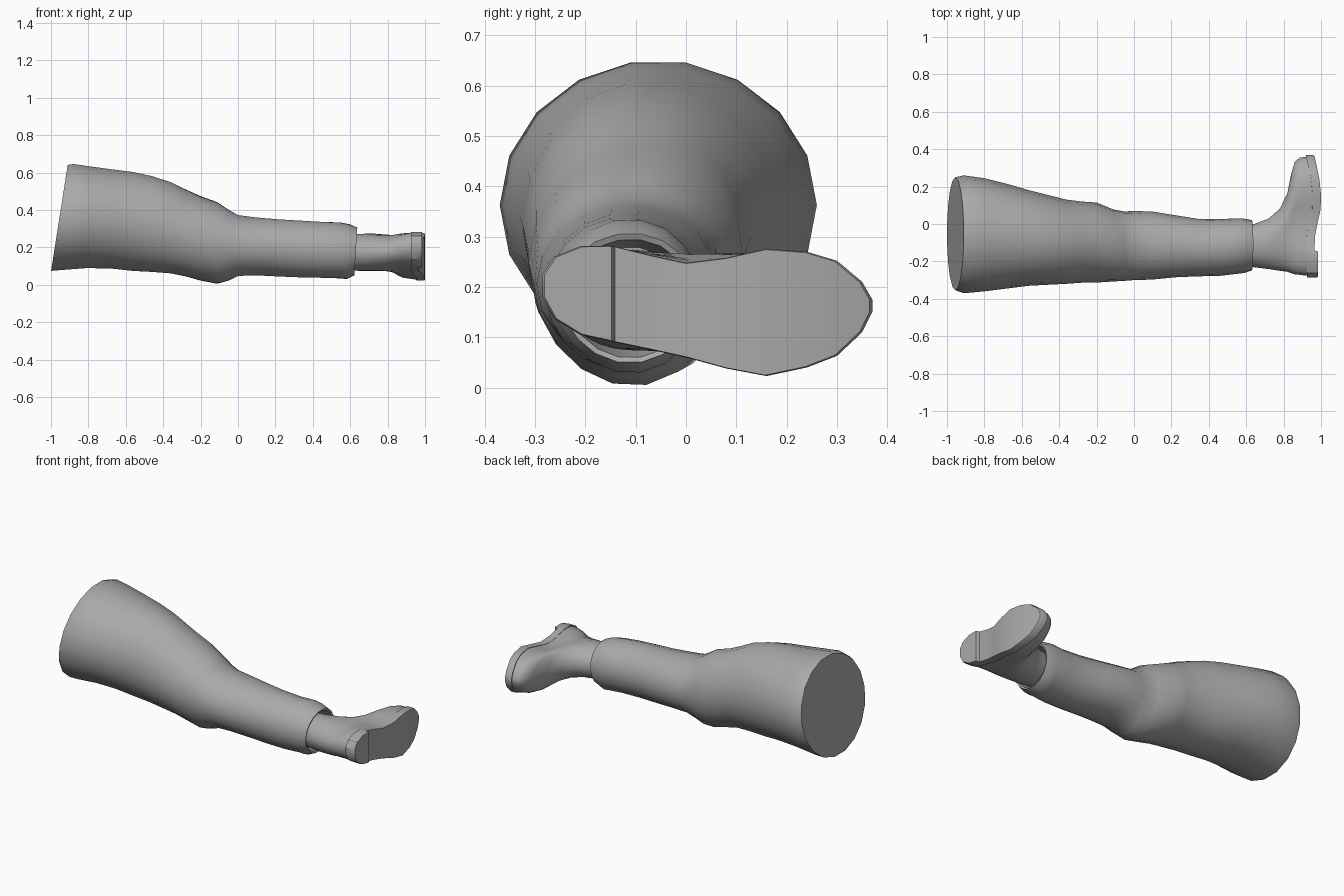
import bpy, bmesh, math

cube = bpy.data.objects.get("Cube")
if cube:
    bpy.data.objects.remove(cube, do_unlink=True)

grey = bpy.data.materials.new("plain grey")
grey.use_nodes = True
tone = (0.4, 0.4, 0.4, 1)
grey.diffuse_color = tone
grey.node_tree.nodes["Principled BSDF"].inputs["Base Color"].default_value = tone


def loft(bm, rings):
    """Skin a list of equal rings and return their vertices."""
    rows = [[bm.verts.new(p) for p in ring] for ring in rings]
    n = len(rows[0])
    for a, b in zip(rows, rows[1:]):
        for i in range(n):
            j = (i + 1) % n
            bm.faces.new((a[i], a[j], b[j], b[i]))
    return rows


def finish(name, bm, angle):
    bmesh.ops.recalc_face_normals(bm, faces=bm.faces)
    mesh = bpy.data.meshes.new(name)
    bm.to_mesh(mesh)
    bm.free()
    mesh.materials.append(grey)
    ob = bpy.data.objects.new(name, mesh)
    bpy.context.collection.objects.link(ob)
    bpy.ops.object.select_all(action='DESELECT')
    bpy.context.view_layer.objects.active = ob
    ob.select_set(True)
    bpy.ops.object.shade_smooth_by_angle(angle=math.radians(angle))
    return ob


def oval(x, y0, y1, z0, z1, lean=0, fold=0, sides=18):
    """Cross-section of the trouser: lean tilts it, fold ripples it."""
    ring = []
    for i in range(sides):
        a = math.tau * i / sides
        r = 1 + fold * math.sin(3 * a + x * 9)
        c, s = math.cos(a) * r, math.sin(a) * r
        ring.append((x + lean * s, (y0 + y1) / 2 + c * (y1 - y0) / 2,
                     (z0 + z1) / 2 + s * (z1 - z0) / 2))
    return ring


# Trouser leg: thigh, baggy knee, shin and hollow hem
trouser = [
    (-.955, -.355, .25, .07, .645, .045),
    (-.91, -.37, .26, .075, .65, .03),
    (-.80, -.36, .245, .085, .637, .01),
    (-.68, -.345, .215, .083, .622),
    (-.56, -.33, .18, .07, .607),
    (-.46, -.325, .155, .065, .585),
    (-.36, -.32, .13, .055, .55, 0, .012),
    (-.28, -.312, .122, .04, .51, 0, .015),
    (-.20, -.31, .118, .02, .475, 0, .015),
    (-.11, -.305, .08, .005, .445, 0, .015),
    (-.05, -.303, .068, .022, .405, 0, .012),
    (.0, -.30, .07, .045, .375),
    (.10, -.297, .066, .048, .362),
    (.22, -.285, .047, .042, .352),
    (.34, -.28, .028, .037, .345),
    (.46, -.277, .026, .035, .338),
    (.55, -.265, .032, .033, .335, 0, .012),
    (.59, -.26, .03, .03, .325, .01, .015),
    (.63, -.248, .022, .05, .308, .008, .012),
    (.625, -.237, .012, .06, .296, .008, .012),
    (.52, -.225, .0, .075, .28),
]
bm = bmesh.new()
rows = loft(bm, [oval(*s) for s in trouser])
bm.faces.new(rows[0])
bm.faces.new(rows[-1])
finish("trouser_leg", bm, 40)

# Footprint stations from heel to toe: y, low z, high z
foot = [(-.285, .18, .225), (-.262, .137, .26), (-.21, .105, .281),
        (-.15, .092, .282), (-.143, .09, .281), (-.07, .075, .263),
        (0, .06, .248), (.08, .038, .258), (.16, .023, .276),
        (.24, .04, .27), (.30, .063, .252), (.35, .11, .21),
        (.37, .15, .175)]
last = len(foot) - 1


def footprint(x, grow=1.0):
    """Ring round the foot; x may be a function of y."""
    at = x if callable(x) else lambda y: x
    pts = [(y * grow, (lo + hi) / 2, (hi - lo) / 2 * grow) for y, lo, hi in foot]
    return ([(at(y), y, m + h) for y, m, h in pts]
            + [(at(y), y, m - h) for y, m, h in reversed(pts)])


def shaft(x, y0, y1, z0, z1):
    """Oval ring with the same count of points as the footprint."""
    top, low = [], []
    for i in range(last + 1):
        a = math.radians(173 - 166 * i / last)
        y = (y0 + y1) / 2 + math.cos(a) * (y1 - y0) / 2
        h = math.sin(a) * (z1 - z0) / 2
        top.append((x, y, (z0 + z1) / 2 + h))
        low.append((x, y, (z0 + z1) / 2 - h))
    return top + low[::-1]


def blend(a, b, t, tz):
    return [(p[0], p[1] + (q[1] - p[1]) * t, p[2] + (q[2] - p[2]) * tz)
            for p, q in zip(a, b)]


def bottom(y):
    """Tread height: raised heel block, arch, ball and upturned toe."""
    if y < -.146:
        return .985
    knots = [(-.146, .965), (-.05, .968), (0, .98), (.08, .998),
             (.16, 1.0), (.25, .99), (.32, .975), (.4, .955)]
    for (a, xa), (b, xb) in zip(knots, knots[1:]):
        if y <= b:
            return xa + (xb - xa) * (y - a) / (b - a)
    return .955


def welt(y):
    return bottom(max(y, -.14)) - .045 if y > -.1 else .925


# Boot upper: straight shaft flowing into the foot
bm = bmesh.new()
plan = footprint(0, .975)
rings = [shaft(.50, -.22, -.01, .085, .265),
         shaft(.64, -.232, .0, .075, .272),
         shaft(.72, -.242, .03, .074, .274)]
for x, front, tz in ((.78, .08, .1), (.82, .15, .25), (.84, .24, .45),
                     (.86, .315, .65), (.885, .35, .82)):
    t = (front - .03) / .34
    ring = shaft(x, -.248 - .02 * t, front, .075, .272)
    rings.append(blend(ring, plan, t * t * .6, tz))
rings.append(footprint(lambda y: welt(y) + .008, .975))
rows = loft(bm, rings)
bm.faces.new(rows[0])
finish("boot_upper", bm, 50)

# Sole with heel block, capped by strips across the tread
bm = bmesh.new()
rows = loft(bm, [footprint(welt, .97), footprint(welt),
                 footprint(lambda y: bottom(y) - .008),
                 footprint(bottom, .985)])
for row in (rows[0], rows[-1]):
    for i in range(last):
        bm.faces.new((row[i], row[i + 1], row[-2 - i], row[-1 - i]))
finish("boot_sole", bm, 30)
